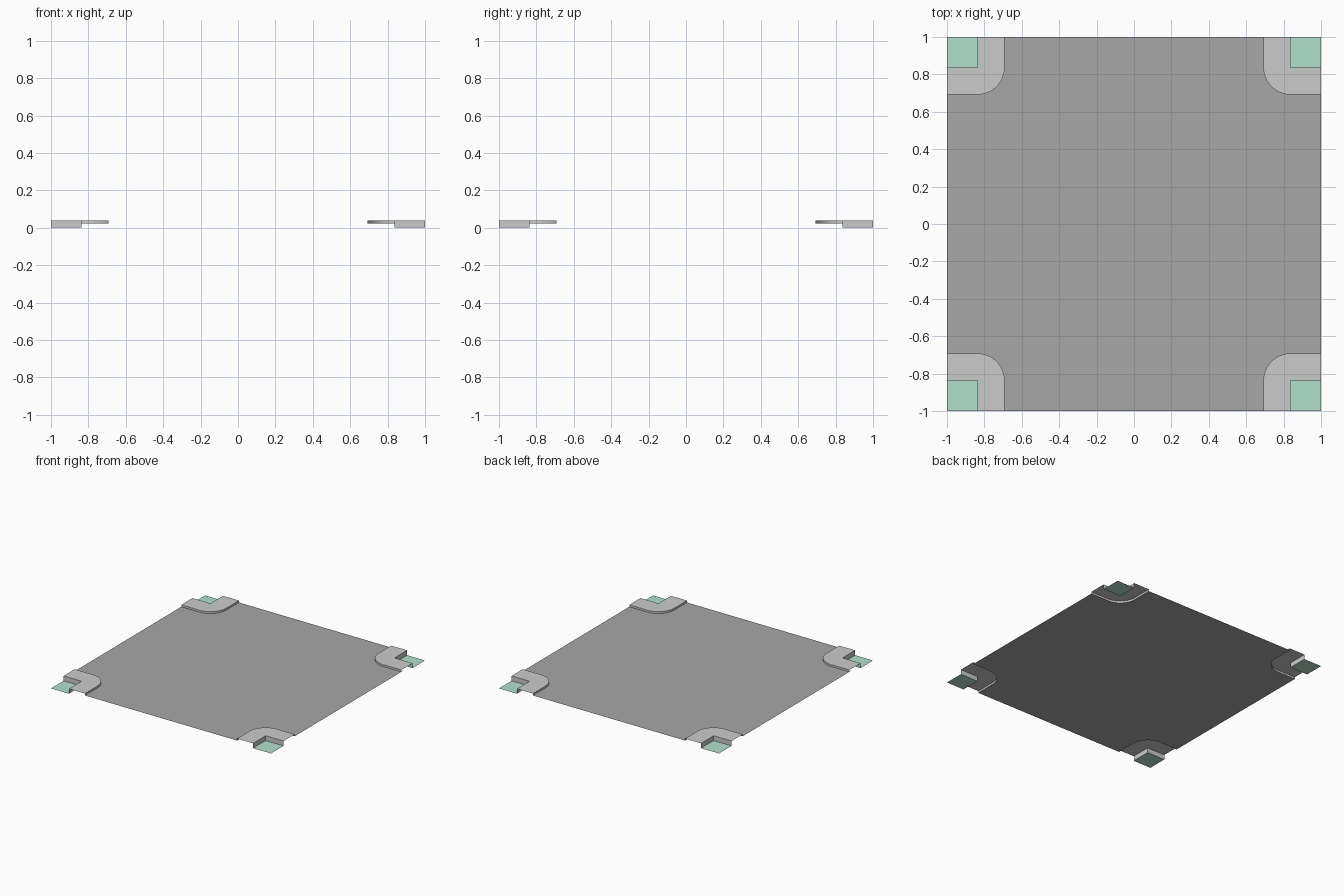
import bpy
from math import sin, cos, pi, radians

if "Cube" in bpy.data.objects:
    bpy.data.objects.remove(bpy.data.objects["Cube"])

EDGE, INNER = 0.692, 0.837      # kerb line, lawn corner
Z_LAWN, Z_ROAD, Z_WALK = 0.0, 0.024, 0.04
SEGS = 16


def material(name, rgb):
    m = bpy.data.materials.new(name)
    m.diffuse_color = (*rgb, 1)
    m.use_nodes = True
    m.node_tree.nodes["Principled BSDF"].inputs["Base Color"].default_value = m.diffuse_color
    return m


def build(name, verts, faces, mat=None, smooth=False):
    me = bpy.data.meshes.new(name)
    me.from_pydata(verts, [], faces)
    ob = bpy.data.objects.new(name, me)
    bpy.context.collection.objects.link(ob)
    if mat:
        me.materials.append(mat)
    if smooth:
        bpy.ops.object.select_all(action='DESELECT')
        ob.select_set(True)
        bpy.context.view_layer.objects.active = ob
        bpy.ops.object.shade_smooth_by_angle(angle=radians(30))
    return ob


def turn(points, quarter):
    """Rotate 2D points by quarter turns."""
    for _ in range(quarter):
        points = [(-y, x) for x, y in points]
    return points


def at(points, z):
    return [(x, y, z) for x, y in points]


asphalt = material("asphalt", (0.39, 0.39, 0.39))
grass = material("grass", (0.43, 0.75, 0.60))

# Rounded kerb line and lawn border of the +x +y corner
r = INNER - EDGE
angles = [i * pi / 2 / SEGS for i in range(SEGS + 1)]
kerb = [(1, EDGE)] + [(INNER - r * sin(t), INNER - r * cos(t)) for t in angles] + [(EDGE, 1)]
border = [(1, INNER), (INNER, INNER), (INNER, 1)]

road_outline = []
for q in range(4):
    k, b = turn(kerb, q), turn(border, q)
    n = len(k)
    road_outline += k

    # Raised pavement with kerb face and drop down to the lawn
    verts = at(k, Z_WALK) + at(b, Z_WALK) + at(k, Z_ROAD) + at(b, Z_LAWN)
    low = n + 3
    faces = [list(range(n, n + 3)) + list(range(n - 1, -1, -1))]
    faces += [(low + i, i, i + 1, low + i + 1) for i in range(n - 1)]
    faces += [(low + i, low + i + 1, i + 1, i) for i in (n, n + 1)]
    build(f"pavement_{q + 1}", verts, faces, smooth=True)

    # Sunken corner lawn
    lawn = turn([(INNER, INNER), (1, INNER), (1, 1), (INNER, 1)], q)
    build(f"lawn_{q + 1}", at(lawn, Z_LAWN), [range(4)], grass)

# Crossroads surface
build("road", at(road_outline, Z_ROAD), [range(len(road_outline))], asphalt)
